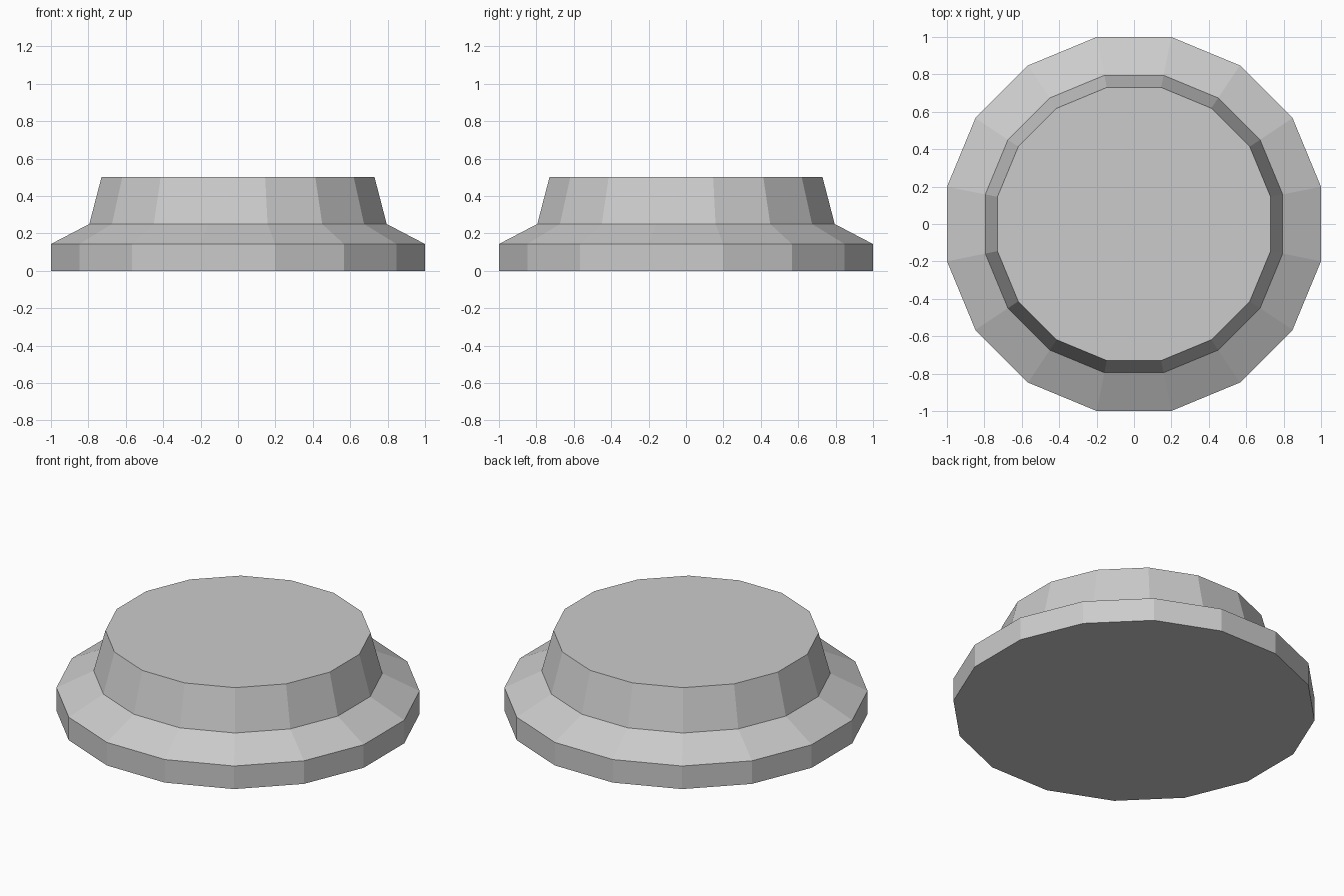
import bpy, bmesh
from math import cos, sin, pi

if "Cube" in bpy.data.objects:
    bpy.data.objects.remove(bpy.data.objects["Cube"])

SIDES = 16
# (distance from axis to flat side, height) from bottom to top
PROFILE = [(1.0, 0.0), (1.0, 0.143), (0.795, 0.25), (0.73, 0.5)]


def ring(bm, apothem, z):
    """Regular polygon ring with flat sides facing the axes."""
    r = apothem / cos(pi / SIDES)
    angles = [(i + 0.5) * 2 * pi / SIDES for i in range(SIDES)]
    return [bm.verts.new((r * cos(a), r * sin(a), z)) for a in angles]


# Stepped round base: vertical rim, sloped shoulder, tapered upper drum
bm = bmesh.new()
rings = [ring(bm, a, z) for a, z in PROFILE]
for low, high in zip(rings, rings[1:]):
    for i in range(SIDES):
        j = (i + 1) % SIDES
        bm.faces.new((low[i], low[j], high[j], high[i]))

# Flat bottom and top caps
bm.faces.new(rings[0][::-1])
bm.faces.new(rings[-1])

mesh = bpy.data.meshes.new("stepped_base")
bm.to_mesh(mesh)
bm.free()
bpy.context.collection.objects.link(bpy.data.objects.new("stepped_base", mesh))
